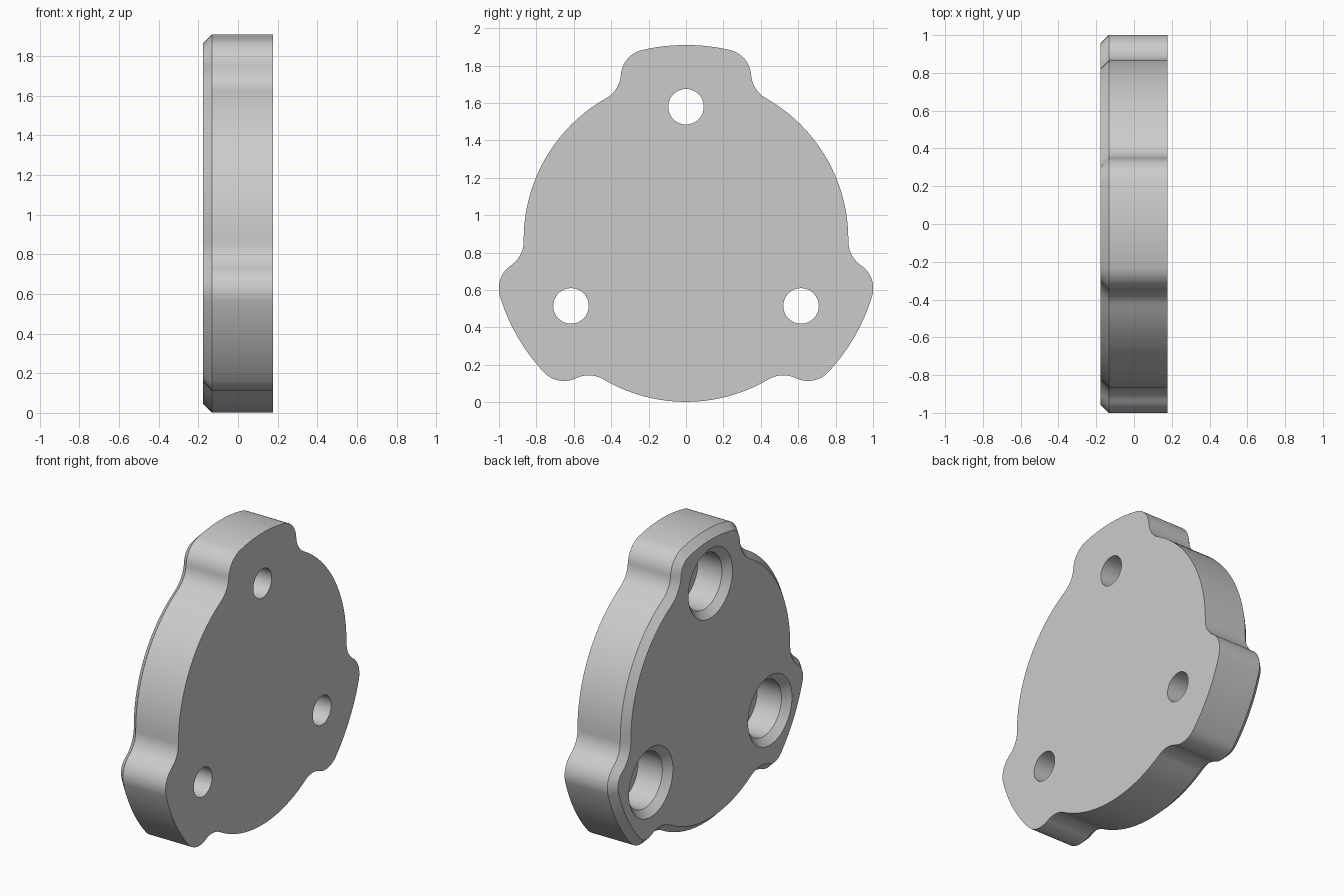
import bpy, bmesh
from math import sin, cos, acos, radians, pi
from mathutils import Vector, Matrix

default = bpy.data.objects.get("Cube")
if default:
    bpy.data.objects.remove(default, do_unlink=True)

CENTRE_Z = 0.87
BACK, FRONT = -0.177, 0.177
BEVEL = 0.045
DISC_R, LOBE_R = 0.868, 1.04
CORNER_R, FILLET_R = 0.148, 0.155
CORNER_ANGLE = radians(13)
HOLE_PITCH = 0.71


def polar(angle, r):
    """Point in the plate plane, angle measured from straight up."""
    return Vector((sin(angle) * r, cos(angle) * r))


def arc(centre, r, start, end, n):
    return [centre + polar(start + (end - start) * i / n, r) for i in range(n)]


def outline(inset):
    """Round plate with three filleted lobes, shrunk evenly by inset."""
    reach, far = LOBE_R - CORNER_R, DISC_R + FILLET_R
    gap = CORNER_R + FILLET_R
    fillet_angle = CORNER_ANGLE + acos((reach**2 + far**2 - gap**2) / (2 * reach * far))
    corner, fillet = polar(CORNER_ANGLE, reach), polar(fillet_angle, far)
    step = fillet - corner
    turn = acos(step.y / step.length)
    origin = Vector((0, 0))
    half = arc(origin, LOBE_R - inset, 0, CORNER_ANGLE, 6)
    half += arc(corner, CORNER_R - inset, CORNER_ANGLE, turn, 14)
    half += arc(fillet, FILLET_R + inset, turn + pi, fillet_angle + pi, 12)
    half += arc(origin, DISC_R - inset, fillet_angle, pi / 3, 10)
    mirrored = [Vector((-p.x, p.y)) for p in reversed(half[1:])]
    third = mirrored + half + [polar(pi / 3, DISC_R - inset)]
    points = []
    for k in range(3):
        spin = Matrix.Rotation(-k * 2 * pi / 3, 2)
        points += [spin @ p for p in third]
    return points


def ring(bm, points, x):
    verts = [bm.verts.new((x, p.x, p.y + CENTRE_Z)) for p in points]
    edges = [bm.edges.new((verts[i - 1], verts[i])) for i in range(len(verts))]
    return verts, edges


def skin(bm, rings):
    """Walls between successive rings of equal size."""
    for (a, _), (b, _) in zip(rings, rings[1:]):
        for i in range(len(a)):
            bm.faces.new((a[i - 1], a[i], b[i], b[i - 1]))


def cap(bm, edges):
    bmesh.ops.triangle_fill(bm, use_beauty=True, use_dissolve=False, edges=edges)


bm = bmesh.new()

# Outer wall with a bevelled back rim
rim = [ring(bm, outline(inset), x) for inset, x in
       ((BEVEL, BACK), (0, BACK + BEVEL), (0, FRONT))]
skin(bm, rim)
back_edges, front_edges = list(rim[0][1]), list(rim[-1][1])

# Countersunk, counterbored bolt holes
BORE_R, BOLT_R, FLOOR = 0.182, 0.095, BACK + 0.22
steps = ((BORE_R + BEVEL, BACK), (BORE_R, BACK + BEVEL), (BORE_R, FLOOR),
         (BOLT_R, FLOOR), (BOLT_R, FRONT))
for k in range(3):
    middle = polar(k * 2 * pi / 3, HOLE_PITCH)
    hole = [ring(bm, arc(middle, r, 0, 2 * pi, 48), x) for r, x in steps]
    skin(bm, hole)
    back_edges += hole[0][1]
    front_edges += hole[-1][1]

# Flat faces around the holes
cap(bm, back_edges)
cap(bm, front_edges)
bmesh.ops.recalc_face_normals(bm, faces=bm.faces)

mesh = bpy.data.meshes.new("cover_plate")
bm.to_mesh(mesh)
bm.free()
plate = bpy.data.objects.new("cover_plate", mesh)
bpy.context.collection.objects.link(plate)

# Plain grey finish
grey = bpy.data.materials.new("plain_grey")
grey.use_nodes = True
colour = (0.6, 0.6, 0.6, 1)
grey.diffuse_color = colour
grey.node_tree.nodes["Principled BSDF"].inputs["Base Color"].default_value = colour
mesh.materials.append(grey)

bpy.ops.object.select_all(action="DESELECT")
plate.select_set(True)
bpy.context.view_layer.objects.active = plate
bpy.ops.object.shade_smooth_by_angle(angle=radians(30))
